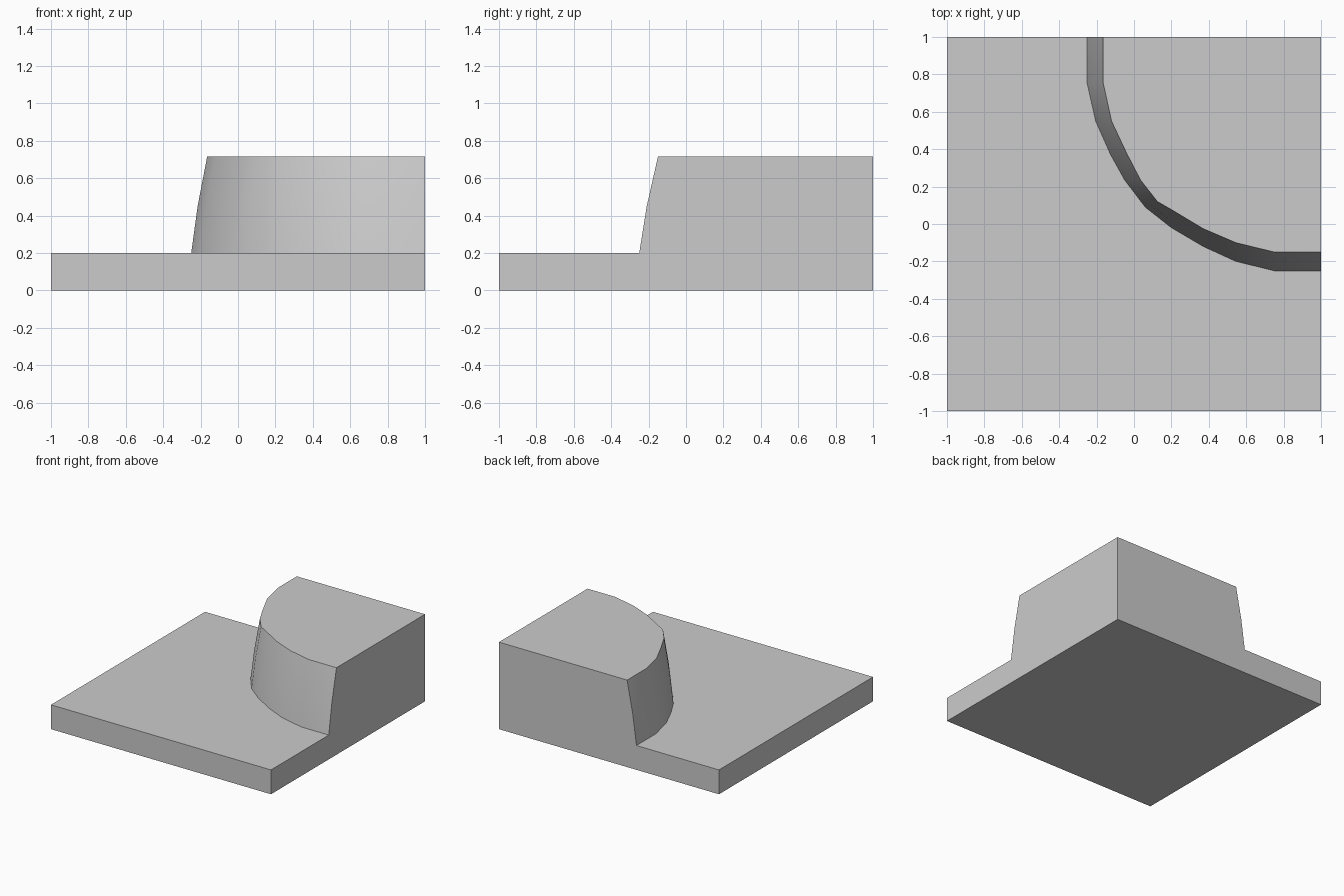
import bpy, bmesh
from math import radians

if "Cube" in bpy.data.objects:
    bpy.data.objects.remove(bpy.data.objects["Cube"])

BASE_Z, MID_Z, TOP_Z = 0.2, 0.45, 0.715

# cliff foot and cliff rim, from the back edge round to the right edge
foot = [(-0.25, 1), (-0.25, 0.75), (-0.205, 0.55), (-0.125, 0.37), (-0.05, 0.235),
        (0.06, 0.09), (0.2, -0.02), (0.37, -0.12), (0.545, -0.2), (0.75, -0.25), (1, -0.25)]
rim = [(-0.165, 1), (-0.165, 0.755), (-0.12, 0.55), (-0.04, 0.38), (0.035, 0.235),
       (0.125, 0.12), (0.22, 0.065), (0.37, -0.025), (0.545, -0.1), (0.75, -0.15), (1, -0.15)]
# the wall leans back more strongly above its middle
mid = [(f[0] + (r[0] - f[0]) * 0.4, f[1] + (r[1] - f[1]) * 0.4) for f, r in zip(foot, rim)]

bm = bmesh.new()


def ring(points, z):
    return [bm.verts.new((x, y, z)) for x, y in points]


f, m, r = ring(foot, BASE_Z), ring(mid, MID_Z), ring(rim, TOP_Z)
corners = [(-1, -1), (1, -1), (1, 1), (-1, 1)]
b0, b1, b2, b3 = ring(corners, 0)
t0, t1, t3 = ring([corners[0], corners[1], corners[3]], BASE_Z)
peak, = ring([corners[2]], TOP_Z)

# cliff wall
for low, high in ((f, m), (m, r)):
    for i in range(len(low) - 1):
        bm.faces.new((low[i], low[i + 1], high[i + 1], high[i]))

# lower ground, plateau, underside and the four cut sides
for face in ([t0, t1] + f[::-1] + [t3],
             r + [peak],
             [b3, b2, b1, b0],
             [b0, b1, t1, t0],
             [b3, b0, t0, t3],
             [b1, b2, peak, r[-1], m[-1], f[-1], t1],
             [b2, b3, t3, f[0], m[0], r[0], peak]):
    bm.faces.new(face)

bmesh.ops.recalc_face_normals(bm, faces=bm.faces[:])
# split the concave caps cleanly
bmesh.ops.triangulate(bm, faces=[p for p in bm.faces if len(p.verts) > 4])

mesh = bpy.data.meshes.new("cliff_corner_tile")
bm.to_mesh(mesh)
bm.free()
tile = bpy.data.objects.new("cliff_corner_tile", mesh)
bpy.context.collection.objects.link(tile)
bpy.context.view_layer.objects.active = tile
tile.select_set(True)
bpy.ops.object.shade_smooth_by_angle(angle=radians(30))
